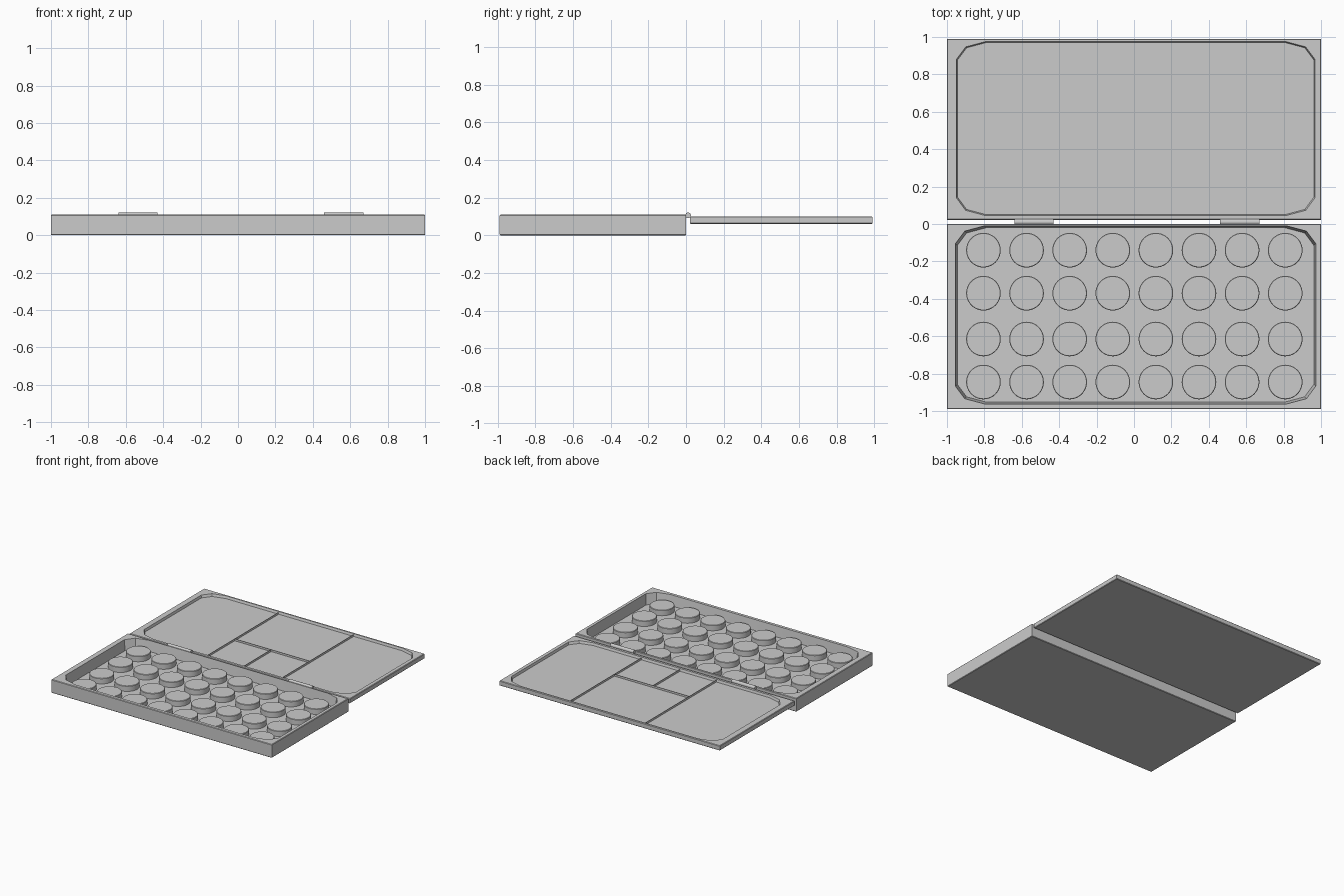
import bpy, bmesh, math

if "Cube" in bpy.data.objects:
    bpy.data.objects.remove(bpy.data.objects["Cube"])


def finish(name, bm, smooth=True):
    bmesh.ops.recalc_face_normals(bm, faces=bm.faces)
    me = bpy.data.meshes.new(name)
    bm.to_mesh(me)
    bm.free()
    ob = bpy.data.objects.new(name, me)
    bpy.context.collection.objects.link(ob)
    if smooth:
        bpy.context.view_layer.objects.active = ob
        ob.select_set(True)
        bpy.ops.object.shade_smooth_by_angle(angle=math.radians(30))
        ob.select_set(False)
    return ob


def ring(x0, x1, y0, y1, z, cut, mid):
    """12-point loop: each corner has two edge points and a middle point pulled in by mid."""
    cx, cy = cut
    mx, my = mid
    pts = []
    for x, y, sx, sy, flip in ((x0, y0, 1, 1, 0), (x1, y0, -1, 1, 1),
                               (x1, y1, -1, -1, 0), (x0, y1, 1, -1, 1)):
        c = [(x, y + sy * cy, z), (x + sx * mx, y + sy * my, z), (x + sx * cx, y, z)]
        pts += c[::-1] if flip else c
    return pts


def tray(name, outer, inner, z0, z1, floor, taper):
    """Shallow pan with square outside corners and a faceted round opening."""
    x0, x1, y0, y1 = outer
    a, b, c, d = inner
    e, t = 0.004, taper
    sq = ((0.2, 0.12), (0, 0))
    rd = ((0.155, 0.095), (0.05, 0.028))
    loops = [ring(x0 + e, x1 - e, y0 + e, y1 - e, z0, *sq),
             ring(x0, x1, y0, y1, z0 + e, *sq),
             ring(x0, x1, y0, y1, z1 - e, *sq),
             ring(x0 + e, x1 - e, y0 + e, y1 - e, z1, *sq),
             ring(a, b, c, d, z1, *rd),
             ring(a + t, b - t, c + t, d - t, floor, *rd)]
    bm = bmesh.new()
    rows = [[bm.verts.new(p) for p in l] for l in loops]
    for r, s in zip(rows, rows[1:]):
        for i in range(12):
            j = (i + 1) % 12
            bm.faces.new((r[i], r[j], s[j], s[i]))
    bm.faces.new(rows[0])
    bm.faces.new(rows[-1])
    return finish(name, bm)


# Base pan and opened lid
tray("base_tray", (-1, 1, -0.99, 0), (-0.955, 0.972, -0.962, -0.01), 0, 0.11, 0.025, 0.01)
tray("lid", (-1, 1, 0.022, 0.99), (-0.95, 0.968, 0.045, 0.975), 0.06, 0.10, 0.08, 0.005)

# Grid of round colour pans
for r, y in enumerate((-0.14, -0.37, -0.615, -0.845)):
    for c in range(8):
        x = -0.805 + c * 0.2305
        bm = bmesh.new()
        prof = [(0.0925, 0.02), (0.0925, 0.067), (0.0895, 0.07)]
        n = 40
        rows = [[bm.verts.new((x + q * math.cos(math.tau * i / n),
                               y + q * math.sin(math.tau * i / n), z)) for i in range(n)]
                for q, z in prof]
        for a, b in zip(rows, rows[1:]):
            for i in range(n):
                bm.faces.new((a[i], a[(i + 1) % n], b[(i + 1) % n], b[i]))
        bm.faces.new(rows[0])
        bm.faces.new(rows[-1])
        finish(f"paint_pan_{r}_{c}", bm)

# Thin mixing-well dividers in the lid
for i, (xa, ya, xb, yb) in enumerate(((-0.31, 0.05, -0.31, 0.97), (0.37, 0.05, 0.37, 0.97),
                                      (-0.31, 0.4, 0.37, 0.4), (0.02, 0.05, 0.02, 0.4))):
    bm = bmesh.new()
    bm.faces.new([bm.verts.new(p) for p in ((xa, ya, 0.08), (xb, yb, 0.08),
                                            (xb, yb, 0.097), (xa, ya, 0.097))])
    finish(f"lid_divider_{i}", bm, False)

# Hinge barrels
for i, (xa, xb) in enumerate(((-0.64, -0.43), (0.46, 0.67))):
    bpy.ops.mesh.primitive_cylinder_add(vertices=24, radius=0.015, depth=xb - xa,
                                        location=((xa + xb) / 2, 0.011, 0.106),
                                        rotation=(0, math.pi / 2, 0))
    ob = bpy.context.object
    ob.name = f"hinge_barrel_{i}"
    bpy.ops.object.shade_smooth_by_angle(angle=math.radians(30))
    ob.select_set(False)
